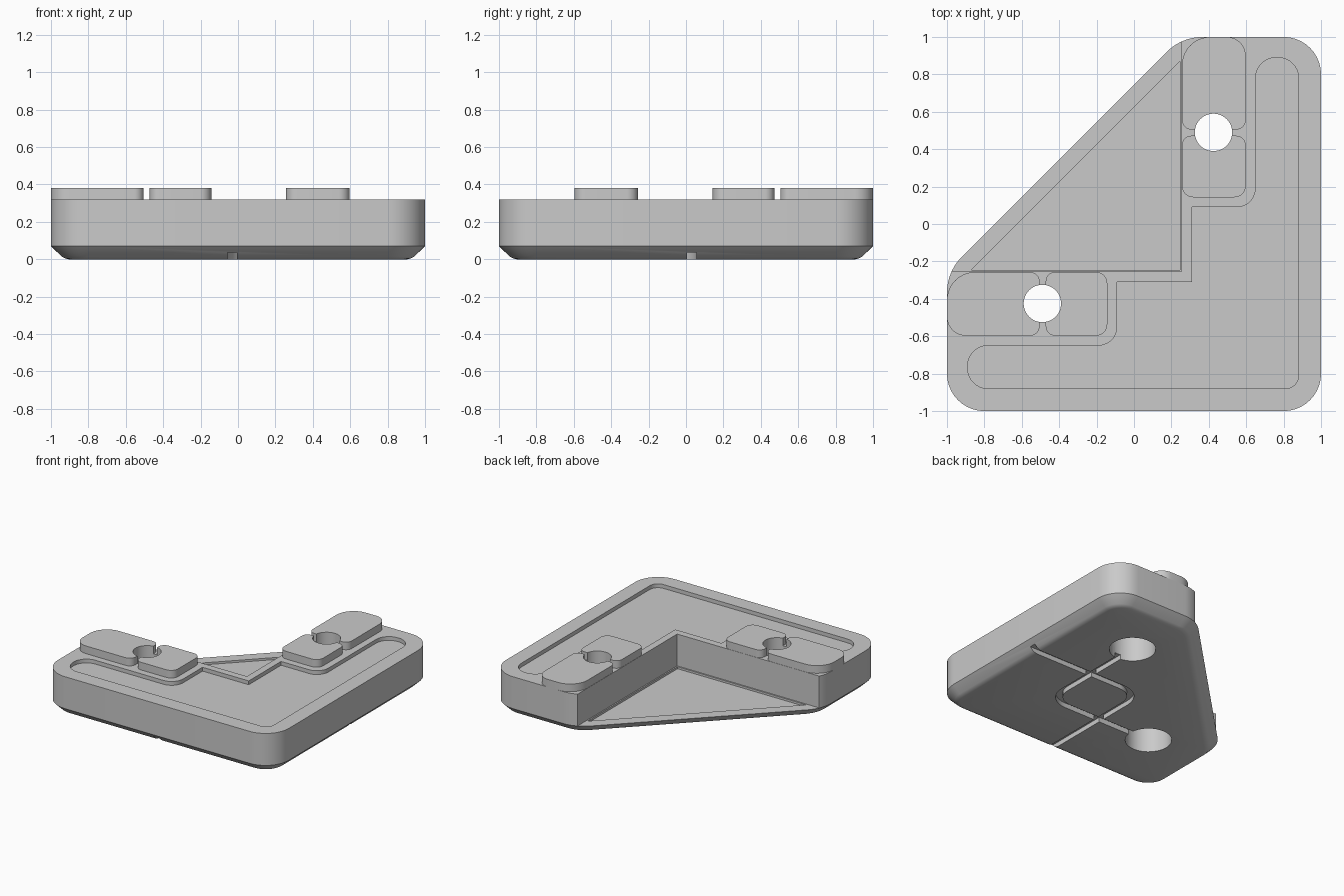
import bpy, bmesh, math
from mathutils import Vector

if "Cube" in bpy.data.objects:
    bpy.data.objects.remove(bpy.data.objects["Cube"])

grey = bpy.data.materials.new("plain_grey")
grey.use_nodes = True
COLOR = (0.59, 0.59, 0.59, 1)
grey.diffuse_color = COLOR
grey.node_tree.nodes["Principled BSDF"].inputs["Base Color"].default_value = COLOR


def rounded(corners, steps=10):
    """Outline from (x, y, radius) corners."""
    out, n = [], len(corners)
    for i, (x, y, r) in enumerate(corners):
        p = Vector((x, y))
        if r <= 0:
            out.append(p)
            continue
        a = (Vector(corners[i - 1][:2]) - p).normalized()
        b = (Vector(corners[(i + 1) % n][:2]) - p).normalized()
        half = math.acos(a.dot(b)) / 2
        t = r / math.tan(half)
        c = p + (a + b).normalized() * r / math.sin(half)
        u, v = p + a * t - c, p + b * t - c
        sweep = math.pi - 2 * half
        for k in range(steps + 1):
            s = sweep * k / steps
            out.append(c + (u * math.sin(sweep - s) + v * math.sin(s)) / math.sin(sweep))
    return out


def inset(corners, d):
    """Move a counter-clockwise outline inwards, shrinking its radii."""
    res, n = [], len(corners)
    for i, (x, y, r) in enumerate(corners):
        p = Vector((x, y))
        e = (p - Vector(corners[i - 1][:2])).normalized()
        f = (Vector(corners[(i + 1) % n][:2]) - p).normalized()
        m, k = Vector((-e.y, e.x)), Vector((-f.y, f.x))
        q = p + (m + k) * d / (1 + m.dot(k))
        res.append((q.x, q.y, r - d))
    return res


def loft(name, layers):
    """Closed solid through matching outlines, each (points, z)."""
    bm = bmesh.new()
    rings = [[bm.verts.new((p[0], p[1], z)) for p in pts] for pts, z in layers]
    n = len(rings[0])
    for lo, hi in zip(rings, rings[1:]):
        for i in range(n):
            j = (i + 1) % n
            bm.faces.new((lo[i], lo[j], hi[j], hi[i]))
    bm.faces.new(rings[0][::-1])
    bm.faces.new(rings[-1])
    bmesh.ops.recalc_face_normals(bm, faces=bm.faces)
    mesh = bpy.data.meshes.new(name)
    bm.to_mesh(mesh)
    bm.free()
    mesh.materials.append(grey)
    ob = bpy.data.objects.new(name, mesh)
    bpy.context.collection.objects.link(ob)
    return ob


def prism(name, corners, z0, z1):
    pts = rounded(corners)
    return loft(name, [(pts, z0), (pts, z1)])


def cylinder(name, x, y, r, z0, z1):
    pts = [(x + r * math.cos(a), y + r * math.sin(a))
           for a in (math.tau * k / 48 for k in range(48))]
    return loft(name, [(pts, z0), (pts, z1)])


def activate(ob):
    bpy.ops.object.select_all(action='DESELECT')
    ob.select_set(True)
    bpy.context.view_layer.objects.active = ob


def cut(ob, cutter):
    mod = ob.modifiers.new("cut", 'BOOLEAN')
    mod.operation, mod.solver, mod.object = 'DIFFERENCE', 'EXACT', cutter
    activate(ob)
    bpy.ops.object.modifier_apply(modifier=mod.name)
    bpy.data.objects.remove(cutter)


def flip(corners):
    """Mirror across the bracket's diagonal."""
    return [(-y, -x, r) for x, y, r in corners]


# Bracket body with a softened chamfer underneath
outline = [(-1, -1, .2), (1, -1, .2), (1, 1, .2), (.255, 1, .27), (-1, -.255, .27)]
profile = [(.095, 0), (.075, .005), (.058, .014), (0, .07), (0, .32)]
body = loft("bracket_body", [(rounded(inset(outline, d)), z) for d, z in profile])

# Open inner corner, leaving a thin floor with a shallow triangular recess
cut(body, prism("corner_cutter", [(-2, -.255, 0), (.255, -.255, 0), (.255, 2, 0), (-2, 2, 0)], .071, 1))
cut(body, prism("floor_cutter", [(-.87, -.245, 0), (.245, -.245, 0), (.245, .87, 0)], .055, .2))

# Shallow L-shaped pocket in the top
cut(body, prism("pocket_cutter", [
    (-.89, -.88, .11), (.88, -.88, .07), (.88, .89, .11), (.65, .89, .11),
    (.65, .09, .1), (.31, .09, 0), (.31, -.31, 0), (-.09, -.31, 0),
    (-.09, -.65, .1), (-.89, -.65, .11)], .29, .5))

# Screw holes, wider from below
holes = [(.425, .49), (-.49, -.425)]
for x, y in holes:
    cut(body, cylinder("hole_cutter", x, y, .1, -.1, .5))
    cut(body, cylinder("counterbore_cutter", x, y, .165, -.1, .22))

# Two crossing wire channels underneath
cut(body, prism("channel_cutter", [
    (1.1, .055, 0), (-.055, .055, .19), (-.055, -1.1, 0),
    (-.005, -1.1, 0), (-.005, .005, .14), (1.1, .005, 0)], -.1, .036))
cut(body, prism("channel_cutter", [
    (.45, .49, 0), (.45, -.45, .19), (-.49, -.45, 0),
    (-.49, -.4, 0), (.4, -.4, .14), (.4, .49, 0)], -.1, .037))

# Raised pads, one pair on each arm, split at the screw hole
pads = {
    "outer_pad": [(.257, .505, .05), (.597, .505, .05), (.597, 1, .1), (.257, 1, .15)],
    "inner_pad": [(.257, .143, .06), (.597, .143, .06), (.597, .472, .05), (.257, .472, .05)],
}
parts = [body]
for name, corners in pads.items():
    for arm, shape, (x, y) in (("back", corners, holes[0]), ("right", flip(corners), holes[1])):
        pad = prism(arm + "_" + name, shape, .315, .38)
        cut(pad, cylinder("hole_cutter", x, y, .1, .2, .5))
        parts.append(pad)

for ob in parts:
    activate(ob)
    bpy.ops.object.shade_smooth_by_angle(angle=math.radians(30))
